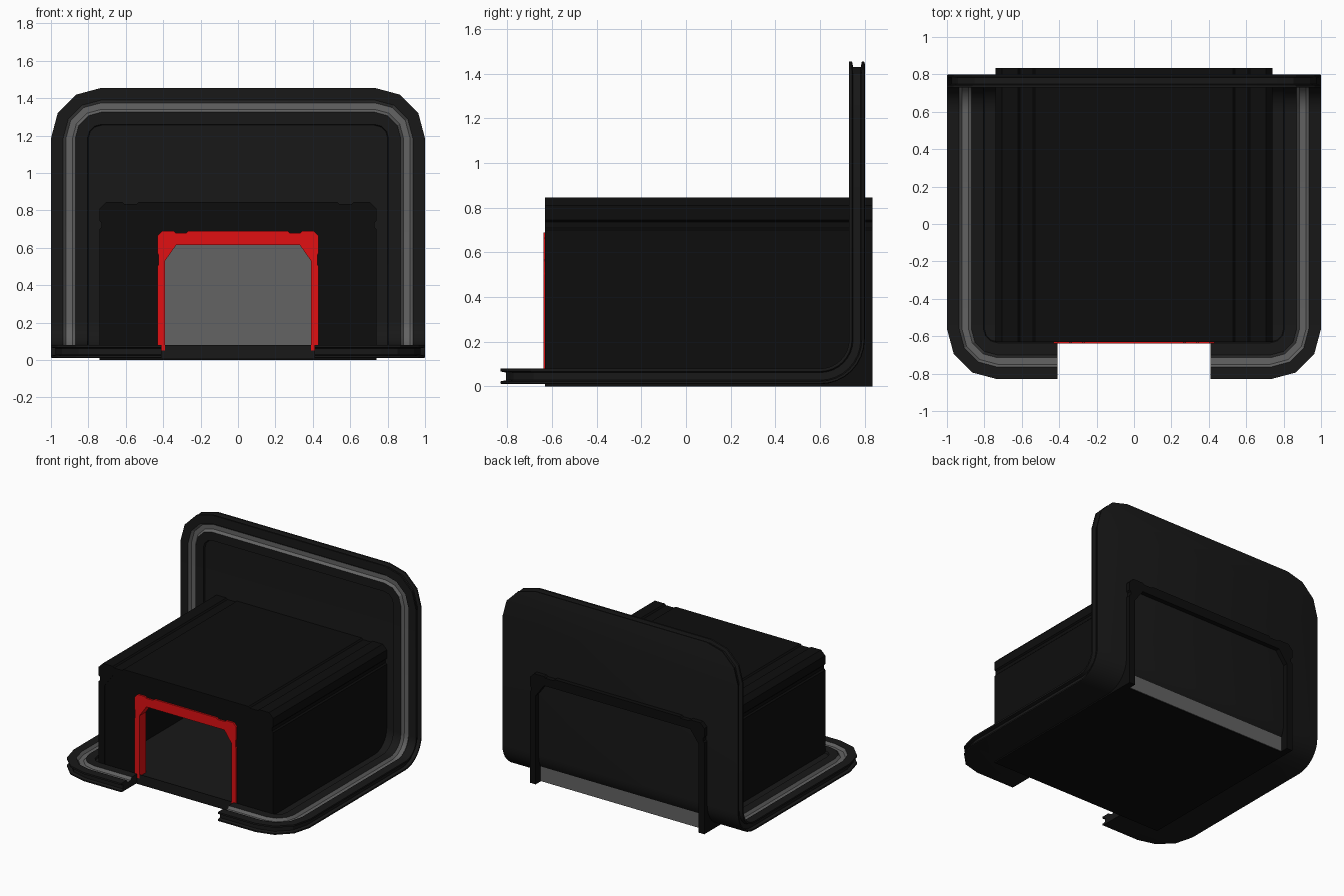
import bpy, bmesh
from math import sin, cos, pi, radians

if "Cube" in bpy.data.objects:
    bpy.data.objects.remove(bpy.data.objects["Cube"])


def material(name, r, g, b):
    m = bpy.data.materials.new(name)
    m.diffuse_color = (r, g, b, 1)
    m.use_nodes = True
    m.node_tree.nodes["Principled BSDF"].inputs["Base Color"].default_value = m.diffuse_color
    return m


BLACK = material("box_black", 0.004, 0.004, 0.004)
DARK = material("panel_dark", 0.009, 0.009, 0.009)
GREY = material("trim_grey", 0.125, 0.125, 0.125)
RED = material("frame_red", 0.75, 0.005, 0.006)


def finish(bm, name, *mats):
    bmesh.ops.recalc_face_normals(bm, faces=bm.faces)
    me = bpy.data.meshes.new(name)
    bm.to_mesh(me)
    bm.free()
    ob = bpy.data.objects.new(name, me)
    bpy.context.collection.objects.link(ob)
    for m in mats:
        me.materials.append(m)
    return ob


def block(name, x0, x1, y0, y1, z0, z1, mat):
    bm = bmesh.new()
    bmesh.ops.create_cube(bm, size=1)
    for v in bm.verts:
        v.co.x = x1 if v.co.x > 0 else x0
        v.co.y = y1 if v.co.y > 0 else y0
        v.co.z = z1 if v.co.z > 0 else z0
    return finish(bm, name, mat)


def arch(name, outer, inner, y0, y1, mat):
    """Arch extruded along y; outlines are right halves, bottom to top."""
    mirror = lambda pts: [(-x, z) for x, z in reversed(pts)]
    loop = outer + mirror(outer) + [(-x, z) for x, z in inner] + list(reversed(inner))
    bm = bmesh.new()
    face = bm.faces.new([bm.verts.new((x, y0, z)) for x, z in loop])
    ext = bmesh.ops.extrude_face_region(bm, geom=[face])
    for v in ext["geom"]:
        if isinstance(v, bmesh.types.BMVert):
            v.co.y = y1
    return finish(bm, name, mat)


# Bent panel: laid out flat as (u, s, t), then folded up into an L
FLOOR, BEND, RISE, RAD, CORNER = 1.43, 0.30, 1.245, 0.20, 0.27
TOTAL = FLOOR + BEND + RISE


def fold(u, s, t):
    if s <= FLOOR:
        return (u, s - 0.83, 0.01 + t)
    if s >= FLOOR + BEND:
        return (u, 0.80 - t, 0.21 + s - FLOOR - BEND)
    a = (s - FLOOR) / BEND * pi / 2
    return (u, 0.60 + (RAD - t) * sin(a), 0.21 - (RAD - t) * cos(a))


def half_outline(inset):
    r, c = CORNER - inset, 1 - CORNER
    steps = [radians(30 * k) for k in range(4)]
    pts = [(c + r * sin(a), CORNER - r * cos(a)) for a in steps]
    pts += [(1 - inset, FLOOR + BEND * k / 8) for k in range(9)]
    pts += [(c + r * cos(a), TOTAL - CORNER + r * sin(a)) for a in steps]
    return pts


# Cross-section of the rim: (inset from outline, height above outer skin)
section = [(0.20, 0.055), (0.195, 0.07), (0.13, 0.07), (0.115, 0.05), (0.08, 0.05),
           (0.065, 0.07), (0.0, 0.07), (0.0, 0.057), (0.025, 0.052), (0.025, 0.018),
           (0.0, 0.013), (0.0, 0.003), (0.01, 0.0)]
bm = bmesh.new()
rings = []
for inset, t in section:
    half = half_outline(inset)
    full = half + [(-u, s) for u, s in reversed(half)]
    rings.append([bm.verts.new(fold(u, s, t)) for u, s in full])
n = len(rings[0])
for j in range(len(rings) - 1):
    a, b = rings[j], rings[j + 1]
    for i in range(n):
        k = (i + 1) % n
        f = bm.faces.new((a[i], a[k], b[k], b[i]))
        f.material_index = 1 if j in (2, 3, 4) else 0
for r in (rings[0], rings[-1]):
    for i in range(n // 2 - 1):
        bm.faces.new((r[i], r[i + 1], r[n - 2 - i], r[n - 1 - i]))
panel = finish(bm, "bent_panel", DARK, GREY)

# Doorway notch in the front edge of the panel
cutter = block("notch_cutter", -0.41, 0.41, -1.2, -0.635, -0.5, 0.5, DARK)
cutter.hide_render = True
bpy.context.view_layer.objects.active = panel
panel.select_set(True)
mod = panel.modifiers.new("notch", "BOOLEAN")
mod.operation, mod.solver, mod.object = "DIFFERENCE", "EXACT", cutter
bpy.ops.object.modifier_apply(modifier="notch")
bpy.data.objects.remove(cutter)
bpy.ops.object.shade_smooth_by_angle(angle=radians(20))

# Tunnel-shaped box with stepped corner caps
box_outer = [(0.74, 0), (0.74, 0.70), (0.73, 0.71), (0.73, 0.735), (0.74, 0.745), (0.74, 0.81),
             (0.705, 0.845), (0.62, 0.845), (0.61, 0.835), (0.54, 0.835), (0.53, 0.845)]
box_inner = [(0.69, 0), (0.69, 0.68), (0.62, 0.775)]
arch("box_shell", box_outer, box_inner, -0.63, 0.835, BLACK)

# Front wall with the doorway, and the red door frame around it
door = [(0.39, 0.05), (0.39, 0.53), (0.33, 0.615)]
wall_outer = [(0.70, 0.05), (0.70, 0.68), (0.63, 0.785)]
arch("front_wall", wall_outer, [(x + 0.015, z + 0.015 * (z > 0.1)) for x, z in door],
     -0.625, -0.57, BLACK)
frame_outer = [(0.43, 0.05), (0.43, 0.50), (0.425, 0.51), (0.425, 0.56), (0.43, 0.57), (0.43, 0.665),
               (0.405, 0.69), (0.345, 0.69), (0.335, 0.68), (0.275, 0.68), (0.265, 0.69)]
arch("door_frame", frame_outer, door, -0.638, -0.56, RED)

# Base slab and grey back wall inside the box
block("box_base", -0.70, 0.70, -0.63, 0.77, 0.0, 0.02, BLACK)
block("back_wall", -0.69, 0.69, 0.66, 0.775, 0.003, 0.78, GREY)
